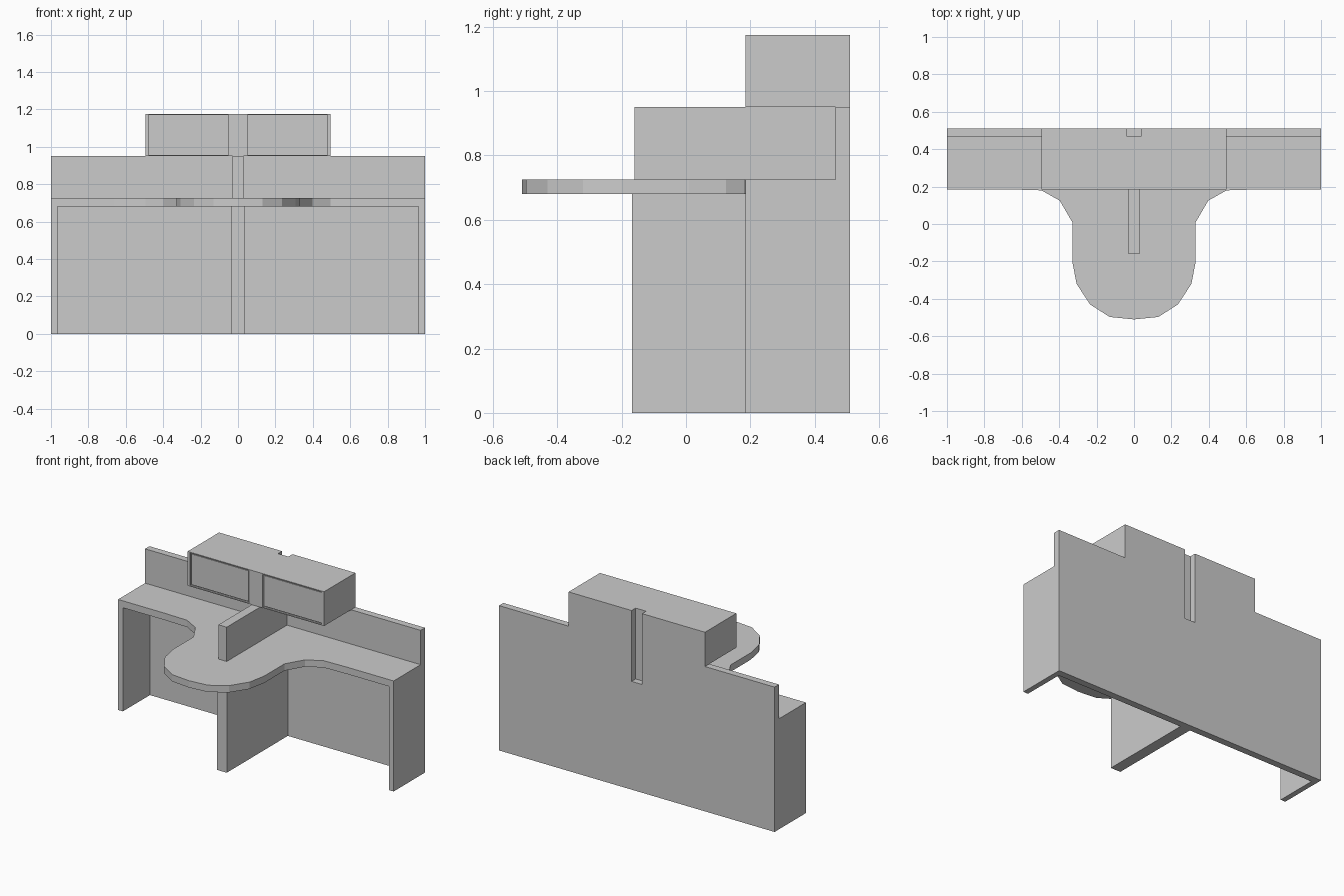
import bpy, bmesh
from mathutils import Vector

if "Cube" in bpy.data.objects:
    bpy.data.objects.remove(bpy.data.objects["Cube"])


def prism(name, outline, axis, lo, hi):
    """Extrude a closed 2D outline along y (outline = x,z) or z (outline = x,y)."""
    def point(a, b, t):
        return (a, t, b) if axis == 'y' else (a, b, t)
    bm = bmesh.new()
    face = bm.faces.new([bm.verts.new(point(a, b, lo)) for a, b in outline])
    moved = bmesh.ops.extrude_face_region(bm, geom=[face])['geom']
    bmesh.ops.translate(bm, vec=Vector(point(0, 0, hi - lo)),
                        verts=[v for v in moved if isinstance(v, bmesh.types.BMVert)])
    bmesh.ops.recalc_face_normals(bm, faces=bm.faces)
    mesh = bpy.data.meshes.new(name)
    bm.to_mesh(mesh)
    bm.free()
    obj = bpy.data.objects.new(name, mesh)
    bpy.context.collection.objects.link(obj)
    return obj


def box(name, x, y, z):
    return prism(name, [(x[0], y[0]), (x[1], y[0]), (x[1], y[1]), (x[0], y[1])], 'z', *z)


def cut(obj, cutter):
    """Subtract a cutter, apply, and remove the cutter."""
    cutter.hide_render = True
    mod = obj.modifiers.new("cut", 'BOOLEAN')
    mod.operation = 'DIFFERENCE'
    mod.solver = 'EXACT'
    mod.object = cutter
    bpy.context.view_layer.objects.active = obj
    bpy.ops.object.modifier_apply(modifier=mod.name)
    bpy.data.objects.remove(cutter)


def mirrored(half):
    """Complete a symmetric outline from its right half."""
    return half + [(-x, y) for x, y in reversed(half) if x > 0]


FRONT, INNER, BACK = 0.185, 0.465, 0.51
UNDER, DESK, LEDGE, TOP = 0.68, 0.725, 0.95, 1.175

# Back panel: stepped outline with a cable slot down the rear face
back = prism("back_panel", mirrored([(1, 0), (1, LEDGE), (0.495, LEDGE), (0.495, TOP)]),
             'y', INNER, BACK)
cut(back, box("slot_cutter", (-0.038, 0.038), (0.468, 0.6), (0.71, 1.3)))

# Desktop: shallow wings with a rounded peninsula in the middle
half_top = [(0, -0.51), (0.13, -0.497), (0.235, -0.43), (0.307, -0.32), (0.33, -0.2),
            (0.33, 0.01), (0.397, 0.125), (0.495, 0.18), (0.66, FRONT), (1, FRONT), (1, INNER)]
prism("desktop", mirrored(half_top), 'z', UNDER, DESK)

# Side panels
for side, x in (("left", (-1, -0.965)), ("right", (0.965, 1))):
    box(side + "_side_panel", x, (FRONT, INNER), (0, UNDER))

# Dividers below and above the desktop
box("lower_divider", (-0.036, 0.036), (-0.168, INNER), (0, UNDER))
box("upper_divider", (-0.03, 0.03), (-0.16, INNER), (DESK, LEDGE))

# Overhead cabinet with two recessed doors
cabinet = box("overhead_cabinet", (-0.495, 0.495), (FRONT, INNER), (LEDGE, TOP))
for side, s in (("left", -1), ("right", 1)):
    x = sorted((s * 0.05, s * 0.478))
    cut(cabinet, box("recess_cutter", x, (0.1, FRONT + 0.012), (0.956, 1.169)))
    box(side + "_cabinet_door", (x[0] + 0.006, x[1] - 0.006),
        (FRONT + 0.005, FRONT + 0.012), (0.962, 1.163))
